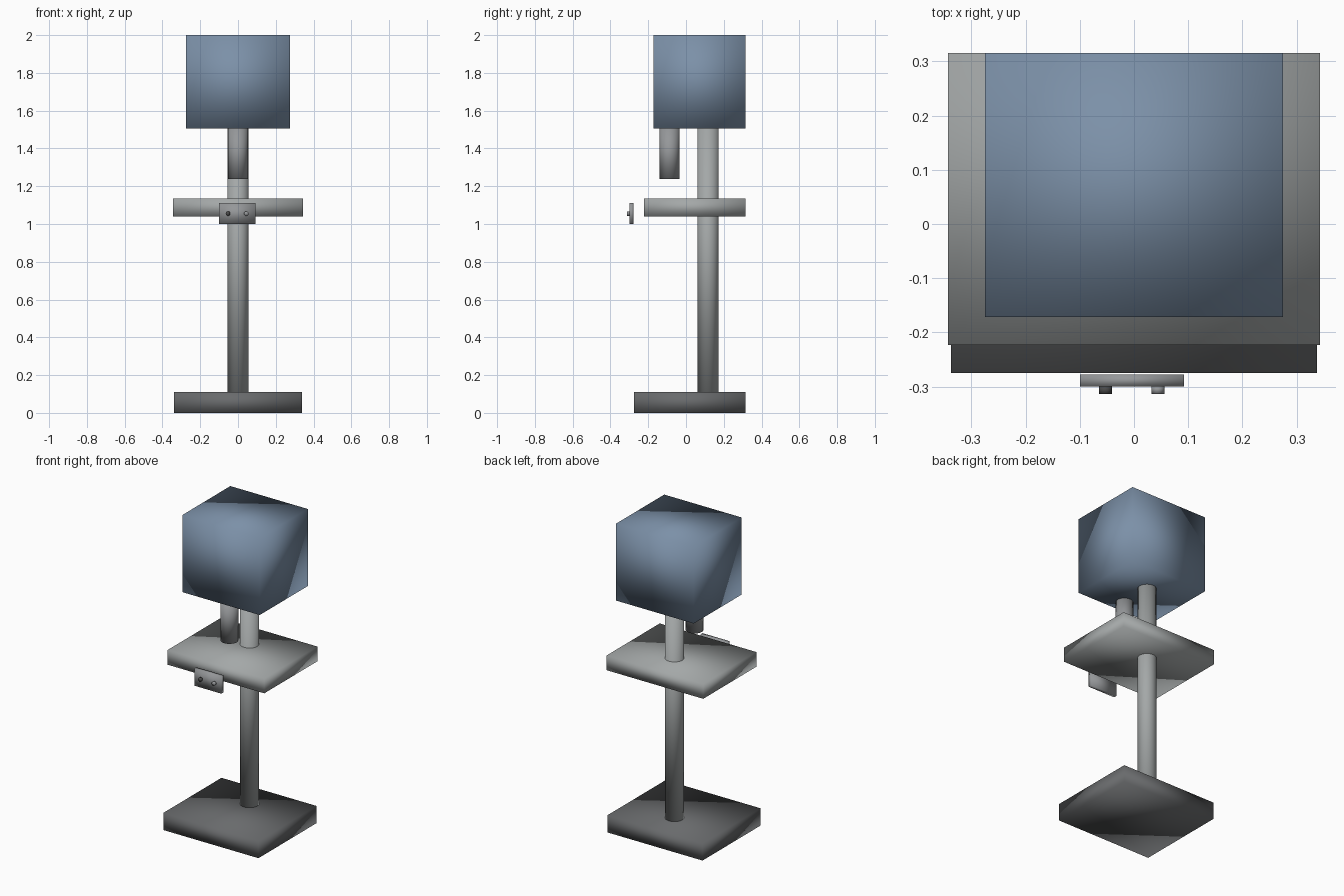
import bpy
import math

cube = bpy.data.objects.get("Cube")
if cube:
    bpy.data.objects.remove(cube, do_unlink=True)


def material(name, colour):
    m = bpy.data.materials.new(name)
    m.use_nodes = True
    m.diffuse_color = (*colour, 1)
    m.node_tree.nodes["Principled BSDF"].inputs["Base Color"].default_value = (*colour, 1)
    return m


blue = material("slate blue", (0.20, 0.28, 0.39))
light_grey = material("light grey", (0.37, 0.39, 0.39))
dark_grey = material("dark grey", (0.14, 0.145, 0.15))
mid_grey = material("mid grey", (0.30, 0.31, 0.32))
black = material("charcoal", (0.07, 0.07, 0.07))


def finish(name, mat):
    # Soft shading runs over every edge, boxes included
    o = bpy.context.object
    o.name = name
    o.data.materials.append(mat)
    bpy.ops.object.transform_apply(location=True, rotation=True, scale=True)
    bpy.ops.object.shade_smooth()
    return o


def box(name, mat, x, y, z):
    spans = (x, y, z)
    bpy.ops.mesh.primitive_cube_add(size=1, location=[(a + b) / 2 for a, b in spans])
    bpy.context.object.scale = [b - a for a, b in spans]
    return finish(name, mat)


def rod(name, mat, radius, length, centre, tilt=0):
    bpy.ops.mesh.primitive_cylinder_add(vertices=32, radius=radius, depth=length,
                                        location=centre, rotation=(tilt, 0, 0))
    return finish(name, mat)


# Base, work table and machine head share a flush back
back = 0.315
box("base", dark_grey, (-0.338, 0.338), (-0.275, back), (0, 0.11))
box("work_table", light_grey, (-0.343, 0.343), (-0.223, back), (1.04, 1.135))
box("machine_head", blue, (-0.275, 0.275), (-0.172, back), (1.505, 2))

# Column and hanging spindle
rod("column", light_grey, 0.056, 1.40, (0, 0.117, 0.81))
rod("spindle", mid_grey, 0.052, 0.27, (0, -0.087, 1.373))

# Control panel in front of the table, with two push buttons
box("control_panel", mid_grey, (-0.1, 0.092), (-0.3, -0.278), (1.0, 1.11))
for name, x, mat in (("right_button", -0.053, black), ("left_button", 0.044, mid_grey)):
    rod(name, mat, 0.012, 0.015, (x, -0.306, 1.055), math.pi / 2)
